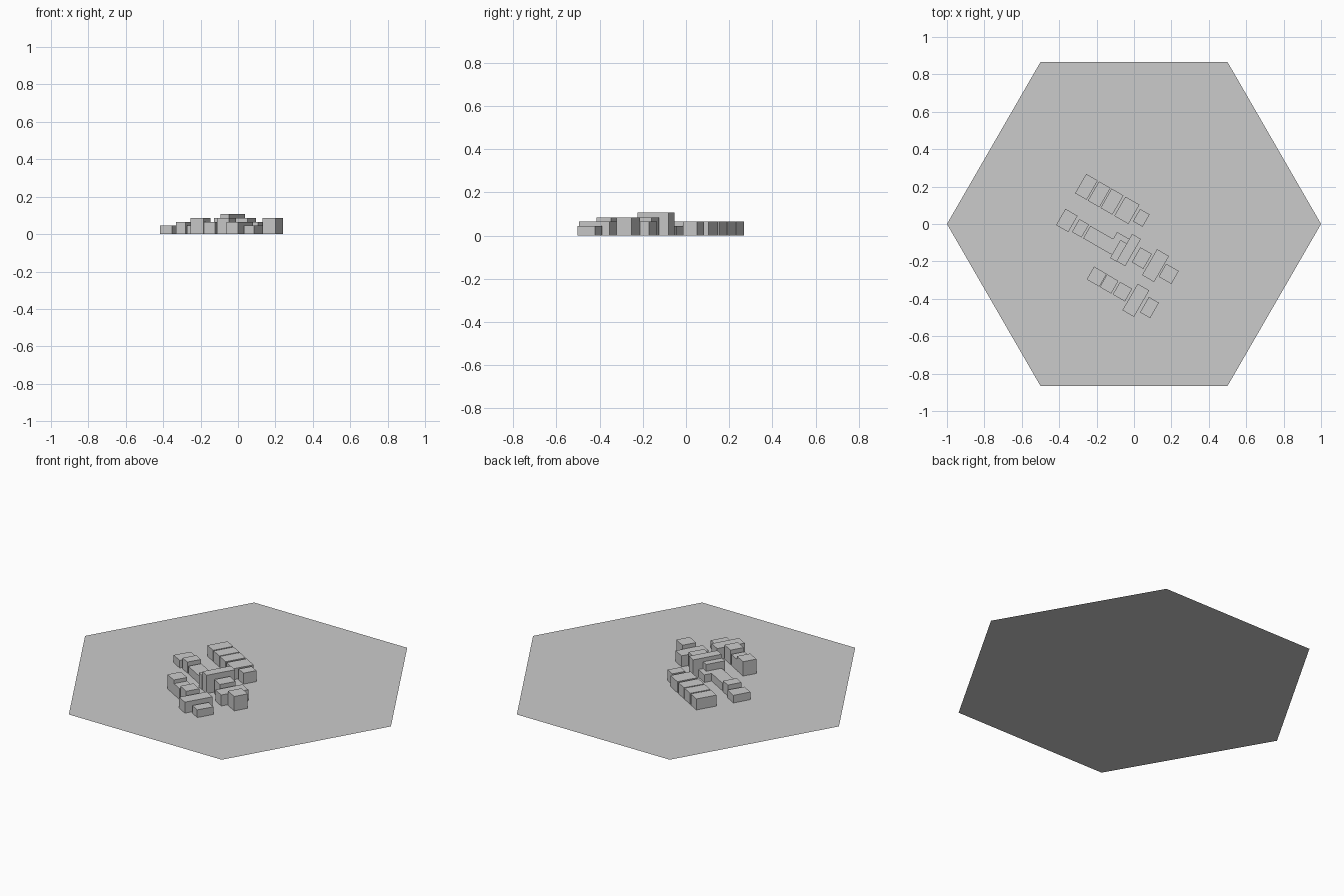
import bpy, bmesh
from math import radians, sin, cos
from mathutils import Matrix

if "Cube" in bpy.data.objects:
    bpy.data.objects.remove(bpy.data.objects["Cube"])

TURN = Matrix.Rotation(radians(-30), 4, 'Z')


def finish(bm, name):
    mesh = bpy.data.meshes.new(name)
    bm.to_mesh(mesh)
    bm.free()
    obj = bpy.data.objects.new(name, mesh)
    bpy.context.collection.objects.link(obj)


# Flat hexagonal ground tile, corners on the x axis
bm = bmesh.new()
bm.faces.new([bm.verts.new((cos(radians(60 * i)), sin(radians(60 * i)), 0)) for i in range(6)])
finish(bm, "hex_tile")


def building(name, u0, u1, v0, v1, h):
    """Open-bottomed block in the street frame, turned 30 degrees."""
    bm = bmesh.new()
    bmesh.ops.create_cube(bm, size=1)
    place = (Matrix.Translation(((u0 + u1) / 2, (v0 + v1) / 2, h / 2))
             @ Matrix.Diagonal((u1 - u0, v1 - v0, h, 1)))
    bm.transform(TURN @ place)
    base = [f for f in bm.faces if f.calc_center_median().z < 0.001]
    bmesh.ops.delete(bm, geom=base, context='FACES_ONLY')
    finish(bm, name)


LOW, MID, HIGH, TOP = 0.045, 0.065, 0.085, 0.108

# Back street: terrace of equal houses and a small end house
for i, (a, b) in enumerate([(-.355, -.284), (-.276, -.205), (-.198, -.125), (-.113, -.026)]):
    building(f"terrace_house_{i + 1}", a, b, -.015, .104, MID)
building("terrace_end_house", -.012, .047, .01, .086, MID)

# Middle street with the tall hall
for name, *dims in [
    ("west_house", -.358, -.283, -.213, -.113, LOW),
    ("west_cottage", -.266, -.207, -.203, -.123, MID),
    ("long_house", -.197, -.03, -.202, -.125, LOW),
    ("hall_back_wing", -.057, .018, -.2, -.082, LOW),
    ("hall_front_wing", -.02, .018, -.221, -.11, HIGH),
    ("tall_hall", .018, .072, -.219, -.051, TOP),
    ("middle_house", .092, .163, -.183, -.091, HIGH),
    ("deep_house", .174, .248, -.215, -.055, MID),
    ("east_house", .255, .333, -.178, -.098, HIGH),
]:
    building(name, *dims)

# Front street
for name, *dims in [
    ("front_house_1", -.071, .007, -.383, -.304, HIGH),
    ("front_house_2", .01, .08, -.383, -.305, MID),
    ("front_house_3", .09, .165, -.383, -.305, HIGH),
    ("front_deep_house", .177, .248, -.43, -.267, MID),
    ("front_shed", .264, .326, -.393, -.298, LOW),
]:
    building(name, *dims)
